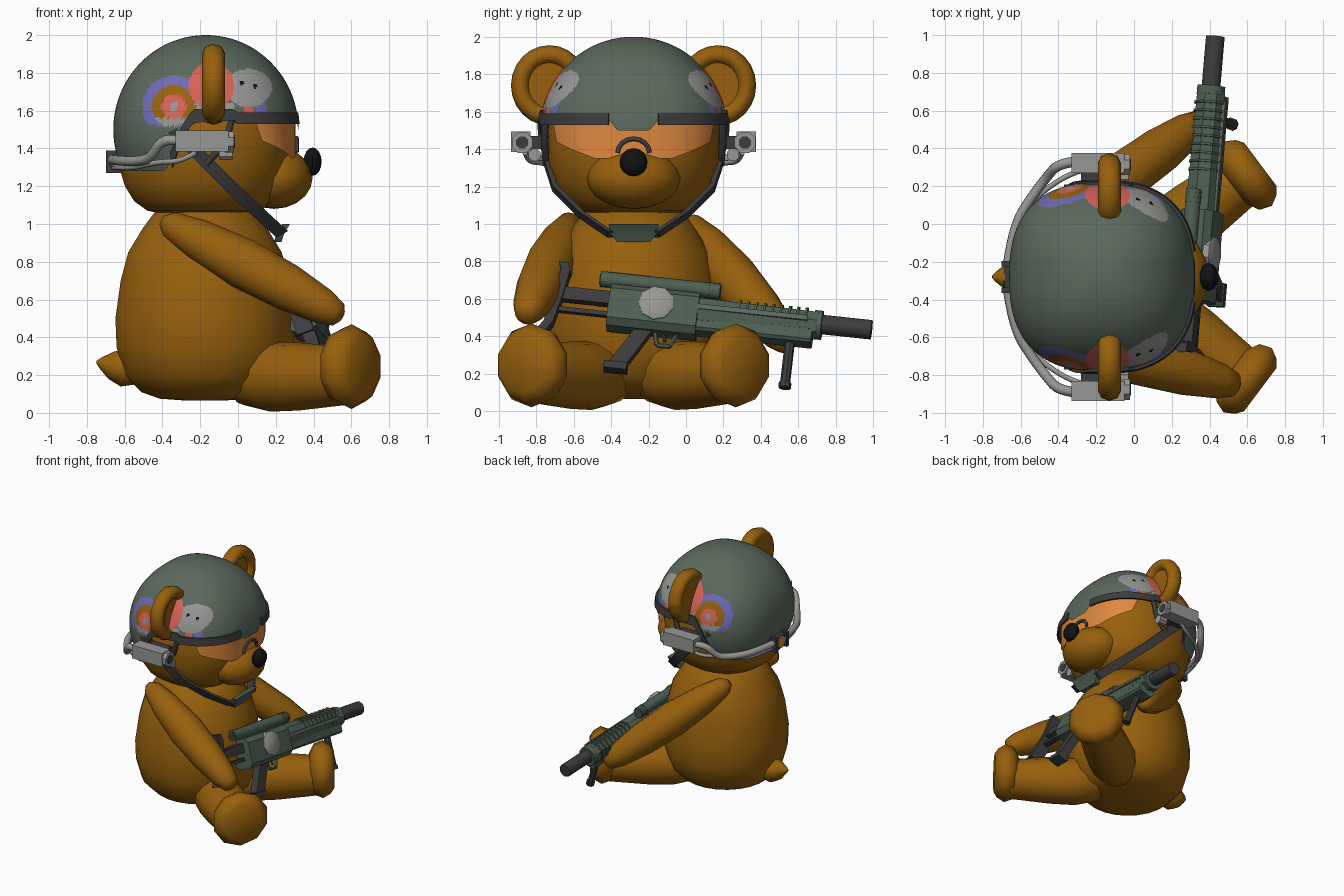
import bpy, bmesh, math
from mathutils import Vector as V, Matrix

if "Cube" in bpy.data.objects:
    bpy.data.objects.remove(bpy.data.objects["Cube"])

CY = -0.28                      # the bear's plane of symmetry
HC = V((-0.17, CY, 1.5))        # helmet centre

def material(name, rgb):
    m = bpy.data.materials.new(name)
    m.diffuse_color = (*rgb, 1)
    m.use_nodes = True
    m.node_tree.nodes["Principled BSDF"].inputs["Base Color"].default_value = m.diffuse_color
    return m

BROWN = material("brown fur", (0.31, 0.118, 0.004))
GREEN = material("helmet green", (0.105, 0.14, 0.107))
GUNGREEN = material("dark green", (0.075, 0.115, 0.085))
DARK = material("charcoal", (0.045, 0.045, 0.048))
GRAY = material("light gray", (0.31, 0.31, 0.30))
BLACK = material("black", (0.006, 0.006, 0.006))
ORANGE = material("orange", (0.74, 0.25, 0.05))
RED = material("red", (0.68, 0.12, 0.09))
BLUE = material("blue", (0.16, 0.145, 0.46))

def finish(name, bm, mats, angle=40):
    bmesh.ops.recalc_face_normals(bm, faces=bm.faces)
    me = bpy.data.meshes.new(name)
    bm.to_mesh(me)
    bm.free()
    for m in (mats if isinstance(mats, list) else [mats]):
        me.materials.append(m)
    me.polygons.foreach_set("use_smooth", [True] * len(me.polygons))
    me.set_sharp_from_angle(angle=math.radians(angle))
    ob = bpy.data.objects.new(name, me)
    bpy.context.collection.objects.link(ob)
    return ob

def loft(name, rows, mat, closed=True, caps=True, angle=40):
    """Skin a list of equally long point rows."""
    bm = bmesh.new()
    vs = [[bm.verts.new(p) for p in r] for r in rows]
    n = len(rows[0])
    for a, b in zip(vs, vs[1:]):
        for i in range(n if closed else n - 1):
            j = (i + 1) % n
            bm.faces.new((a[i], a[j], b[j], b[i]))
    if caps:
        bm.faces.new(vs[0])
        bm.faces.new(vs[-1])
    return finish(name, bm, mat, angle)

def sq(t, n):
    return (abs(math.cos(t)) ** n + abs(math.sin(t)) ** n) ** (-1 / n)

def lathe(name, a, b, prof, mat, sides=16, n=2.0, angle=40, M=None):
    """Profile of (fraction, radius) swept from a to b."""
    a, b = V(a), V(b)
    if M:
        a, b = M @ a, M @ b
    d = b - a
    q = d.to_track_quat('Z', 'Y')
    if abs(d.normalized().z) > 0.999:
        q = Matrix.Identity(3).to_quaternion()
    ts = [(k + .5) * math.tau / sides for k in range(sides)]
    rows = [[a + d * f + q @ V((r * sq(t, n) * math.cos(t), r * sq(t, n) * math.sin(t), 0)) for t in ts] for f, r in prof]
    return loft(name, rows, mat, angle=angle)

def rod(name, a, b, r, mat, sides=10, M=None):
    return lathe(name, a, b, [(0, r), (1, r)], mat, sides, M=M)

def box(name, lo, hi, mat, M=None, shear=0.0):
    """Box from lo to hi; shear slides its bottom along local y."""
    bm = bmesh.new()
    bmesh.ops.create_cube(bm, size=1)
    for v in bm.verts:
        f = v.co + V((.5, .5, .5))
        p = V([l + (h - l) * k for l, h, k in zip(lo, hi, f)])
        p.y += shear * (1 - f.z)
        v.co = M @ p if M else p
    return finish(name, bm, mat)

def prism(name, y0, y1, hx, z0, z1, c, mat, M):
    """Chamfered block along local y."""
    sec = [(-hx, z0 + c), (-hx + c, z0), (hx - c, z0), (hx, z0 + c), (hx, z1 - c), (hx - c, z1), (-hx + c, z1), (-hx, z1 - c)]
    return loft(name, [[M @ V((x, y, z)) for x, z in sec] for y in (y0, y1)], mat, angle=30)

def ball(name, c, r, mat, seg=16, rings=10):
    bm = bmesh.new()
    bmesh.ops.create_uvsphere(bm, u_segments=seg, v_segments=rings, radius=1)
    for v in bm.verts:
        v.co = V(c) + V([x * y for x, y in zip(v.co, r)])
    return finish(name, bm, mat)

def pipe(name, pts, r, mat, kind='POLY', res=2):
    cu = bpy.data.curves.new(name, 'CURVE')
    cu.dimensions = '3D'
    cu.bevel_depth, cu.bevel_resolution, cu.use_fill_caps = r, res, True
    s = cu.splines.new(kind)
    s.points.add(len(pts) - 1)
    for p, c in zip(s.points, pts):
        p.co = (*c, 1)
    if kind == 'NURBS':
        s.use_endpoint_u, s.order_u, s.resolution_u = True, 3, 5
    cu.materials.append(mat)
    ob = bpy.data.objects.new(name, cu)
    bpy.context.collection.objects.link(ob)
    return ob

# --- body, head, muzzle, nose, tail
lathe("body", (-.175, CY, 0), (-.175, CY, 1), [(.065, .1), (.075, .24), (.11, .34), (.2, .43), (.35, .472), (.5, .478),
      (.7, .45), (.85, .41), (.98, .33), (1.1, .24)], BROWN, 24, angle=60)
lathe("head", (-.18, CY, 0), (-.18, CY, 1), [(1.05, .2), (1.07, .3), (1.12, .37), (1.2, .42), (1.3, .45), (1.42, .462),
      (1.58, .45), (1.75, .37), (1.88, .22)], BROWN, 28, 2.25, angle=60)
ball("muzzle", (.19, CY, 1.245), (.205, .25, .165), BROWN)
ball("nose", (.395, CY, 1.33), (.05, .075, .075), BLACK, 10, 8)
lathe("tail", (-.52, CY, .22), (-.75, CY, .27), [(0, .07), (.35, .1), (.65, .075), (.9, .03), (1, .006)], BROWN, 10)
pipe("nose_bridge", [(.31, CY + .085 * math.cos(t), 1.38 + .075 * math.sin(t)) for t in [math.pi * k / 8 for k in range(9)]], .012, DARK)

# --- arms: one rests on the thigh, the other reaches to the weapon
ARM = [(0, .03), (.04, .07), (.2, .11), (.45, .135), (.7, .125), (.9, .095), (.98, .065), (1, .03)]
lathe("right_arm", (-.4, -.61, 1.02), (.55, -.855, .51), ARM, BROWN, 14, angle=60)
lathe("left_arm", (-.4, CY + .28, 1.02), (.36, .55, .35), ARM, BROWN, 14, angle=60)

# --- mirrored legs, feet and ears
for side, s in (("right", -1), ("left", 1)):
    d = V((.8, .6 * s, 0))
    foot = V((.6, CY + .545 * s, .245))
    lathe(side + "_leg", foot - d * .77 + V((0, 0, -.055)), foot + V((0, 0, -.05)),
          [(0, .08), (.08, .15), (.3, .185), (.55, .18), (1, .15)], BROWN, 14, angle=60)
    lathe(side + "_foot", foot - d * .1, foot + d * .085, [(0, .13), (.2, .2), (.55, .224), (.85, .19), (1, .15)],
          BROWN, 10, angle=50)
    ec = V((-.13, CY + .45 * s, 1.74))
    rows = []
    for k in range(24):
        t = k * math.tau / 24
        o = V((0, math.cos(t) * .155, math.sin(t) * .165))
        rows.append([ec + o + o.normalized() * .05 * math.cos(p) + V((.06 * math.sin(p), 0, 0))
                     for p in [j * math.tau / 8 for j in range(8)]])
    loft(side + "_ear_rim", rows + rows[:1], BROWN, caps=False, angle=60)
    rod(side + "_ear_inside", ec - V((.05, 0, 0)), ec + V((.02, 0, 0)), .16, BROWN, 20)

# --- helmet shell with a cut-away rim and painted sides
def shell(t, z, k=1.0):
    f = math.sqrt(max(0, 1 - ((z - 1.5) / .5) ** 2)) * sq(t, 2.5) * k
    return V((HC.x + .49 * f * math.cos(t), CY + .5 * f * math.sin(t), z))

def rim(t):
    f = min(1, max(0, (math.cos(t) + .5) / .4))
    z = 1.28 + .3 * f * f * (3 - 2 * f)
    return z - (.02 if math.cos(t) > .3 else 0) * f

def paint(x, z):
    r = math.hypot(x + .34, z - 1.62)
    if math.hypot((x + .14) / .12, (z - 1.73) / .125) < 1:
        return 1
    if math.hypot((x - .055) / .125, (z - 1.72) / .1) < 1:
        return 5 if any(math.hypot(x - a, z - b) < .011 for a, b in ((.02, 1.745), (.09, 1.73))) else 3
    if .09 < x < .15 and 1.58 < z < 1.66:
        return 2
    if .03 < x < .08 and 1.58 < z < 1.64:
        return 1
    if x < -.19 and z > 1.52:
        if .115 < r < .165 and (z > 1.64 or x < -.36):
            return 2
        if r <= .115 and z > 1.56:
            return 4 if r > .065 else (1 if r > .025 else 3)
        if r < .13:
            return 3
    if -.3 < x < -.02 and 1.58 < z < 1.64:
        return 3
    return 0

NT, NP = 240, 80
bm = bmesh.new()
grid = []
for j in range(NP):
    row = []
    for i in range(NT):
        t = i * math.tau / NT
        front = min(1, max(0, (abs(t - math.pi) - math.pi + .27) / .1))      # tab over the brow
        z0 = rim(t) + (1.5 - rim(t)) * front
        e0 = math.asin((z0 - 1.5) / .5)
        e = e0 + (math.pi / 2 - e0) * j / NP
        row.append(bm.verts.new(shell(t, 1.5 + .5 * math.sin(e))))
    grid.append(row)
top = bm.verts.new((HC.x, CY, 2))
for j in range(NP):
    for i in range(NT):
        k = (i + 1) % NT
        up = [top] if j == NP - 1 else [grid[j + 1][k], grid[j + 1][i]]
        f = bm.faces.new([grid[j][i], grid[j][k]] + up)
        c = f.calc_center_median()
        if abs(c.y - CY) > .2:
            f.material_index = paint(c.x, c.z)
finish("helmet", bm, [GREEN, RED, BLUE, GRAY, BROWN, BLACK], 60)

# --- tinted visor across the eyes
rows = [[], []]
for k in range(41):
    a = -1 + k / 20
    for r, z, lim in zip(rows, (1.35 + .09 * min(1, max(0, abs(a) - .45) / .55), 1.57), (54, 60)):
        t = math.radians(lim) * a
        f = sq(t, 2.5)
        r.append(V((-.17 + .475 * f * math.cos(t), CY + .478 * f * math.sin(t), z)))
loft("visor", rows, ORANGE, closed=False, caps=False)

# --- mirrored helmet fittings
for side, s in (("right", -1), ("left", 1)):
    P = lambda x, y, z: V((x, CY + y * s, z))
    rows = []
    for k in range(41):
        t = math.radians(15 + 97 * k / 40)
        z = rim(t)
        h = .03 + .02 * max(0, (k - 22) / 18)
        pts = [shell(t, z - h, 1.0), shell(t, z - h, 1.03), shell(t, z + .03, 1.03), shell(t, z + .03, .99)]
        rows.append([V((p.x, CY + (p.y - CY) * s, p.z)) for p in pts])
    loft(side + "_rim_band", rows, DARK)
    # flat strap: rows of a thin rectangle along the cheek
    path = [(-.34, .475, 1.5), (-.17, .465, 1.33), (-.03, .42, 1.19), (.12, .28, 1.05), (.235, .125, .945)]
    loft(side + "_chin_strap", [[P(x + a * .03, y + b * .014, z + a * .018) for a, b in ((-1, -1), (1, -1), (1, 1), (-1, 1))]
                                for x, y, z in path], DARK)
    pipe(side + "_strap_branch", [P(-.03, .475, 1.56), P(-.07, .475, 1.42), P(-.17, .465, 1.32)], .02, DARK, res=1)
    ys = sorted((CY + .55 * s, CY + .655 * s))
    box(side + "_lamp_body", (-.33, ys[0], 1.385), (-.05, ys[1], 1.495), GRAY)
    rod(side + "_lamp_head", P(-.07, .595, 1.435), P(-.02, .595, 1.435), .06, GRAY, 8)
    rod(side + "_lamp_lens", P(-.02, .595, 1.435), P(-.015, .595, 1.435), .035, DARK, 8)
    rod(side + "_lamp_knob", P(-.1, .53, 1.37), P(-.03, .53, 1.37), .035, GRAY, 8)
    ys = sorted((CY + .44 * s, CY + .56 * s))
    box(side + "_lamp_mount", (-.28, ys[0], 1.4), (-.1, ys[1], 1.47), DARK)
    pipe(side + "_cable", [P(-.31, .61, 1.44), P(-.4, .6, 1.46), P(-.46, .53, 1.35), P(-.53, .44, 1.33), P(-.64, .27, 1.335), P(-.67, .05, 1.34)], .027, GRAY, 'NURBS')
    pipe(side + "_thin_cable", [P(-.22, .58, 1.38), P(-.3, .56, 1.33), P(-.42, .5, 1.33), P(-.54, .4, 1.3), P(-.64, .25, 1.295), P(-.66, .05, 1.3)], .014, GRAY, 'NURBS')
    ys = sorted((CY + .055 * s, CY + .085 * s))
    box(side + "_cable_clip", (-.7, ys[0], 1.27), (-.6, ys[1], 1.39), DARK)

box("cable_junction", (-.685, CY - .06, 1.28), (-.59, CY + .06, 1.38), DARK)
rod("junction_cap", (-.685, CY, 1.33), (-.693, CY, 1.33), .05, ORANGE, 8)
# chin cup, narrower at its base
loft("chin_cup", [[V((x, CY + w * y, z)) for x, y in ((x0, -1), (x0 + .04, -1), (x0 + .04, 1), (x0, 1))]
     for z, w, x0 in ((.905, .09, .19), (.95, .125, .205), (1.0, .135, .235))], GUNGREEN)

# --- toy rifle, in its own tilted frame: x toward the viewer, y to the muzzle, z up
u = V((.085, .99, -.105)).normalized()
s0 = u.cross(V((0, 0, 1))).normalized()
w0 = s0.cross(u)
w = w0 * math.cos(.35) - s0 * math.sin(.35)
v = u.cross(w)
G = Matrix((v, u, w)).transposed().to_4x4()
G.translation = V((.345, 0, .54))

rod("barrel", (0, .68, 0), (0, 1.0, 0), .052, DARK, 10, G)
rod("barrel_collar", (0, .69, -.005), (0, .735, -.005), .078, GUNGREEN, 10, G)
lathe("handguard", (0, .05, -.01), (0, .71, -.01), [(0, .09), (1, .08)], GUNGREEN, 8, M=G)
prism("handguard_under_rail", .05, .69, .065, -.125, -.04, .015, GUNGREEN, G)
box("handguard_side_strip", (.05, .07, -.015), (.092, .66, .012), GREEN, G)
for k in range(9):
    rod("handguard_rib", (0, .28 + .045 * k, 0), (0, .292 + .045 * k, 0), .088, GUNGREEN, 8, G)
prism("receiver", -.41, .07, .09, -.15, .085, .035, GUNGREEN, G)
lathe("drum_cover", (.05, -.155, -.01), (.108, -.155, -.01), [(0, .095), (.8, .095), (1, .075)], GRAY, 9, M=G)
rod("scope_tube", (0, -.475, .125), (0, .17, .125), .042, GUNGREEN, 10, G)
rod("scope_lens", (0, -.48, .125), (0, -.474, .125), .03, DARK, 10, G)
for k in range(3):
    rod("scope_ring", (0, .1 + .025 * k, .125), (0, .112 + .025 * k, .125), .045, GUNGREEN, 10, G)
box("stock_upper_bar", (-.03, -.7, -.02), (.035, -.4, .05), DARK, G)
box("stock_lower_bar", (-.02, -.71, -.085), (.02, -.4, -.06), DARK, G)
loft("butt_plate", [[G @ V((x, y + o, z)) for x, y in ((-.04, -.025), (.055, -.025), (.055, .025), (-.04, .025))]
     for z, o in ((-.21, -.75), (-.16, -.72), (0, -.685), (.14, -.665), (.18, -.68))], DARK)
box("grip", (-.035, -.25, -.35), (.035, -.155, -.13), DARK, G, -.12)
box("grip_base", (-.045, -.395, -.385), (.045, -.27, -.345), DARK, G)
for a, b in (((0, -.15, -.14), (0, -.13, -.215)), ((0, -.13, -.215), (0, -.06, -.215)), ((0, -.06, -.215), (0, -.03, -.14))):
    rod("trigger_guard", a, b, .013, GUNGREEN, 6, G)
rod("trigger", (0, -.1, -.14), (0, -.09, -.19), .01, DARK, 6, G)
rod("foregrip", (0, .575, -.11), (0, .58, -.375), .027, DARK, 8, G)
rod("foregrip_foot", (0, .58, -.35), (0, .58, -.38), .034, DARK, 8, G)
